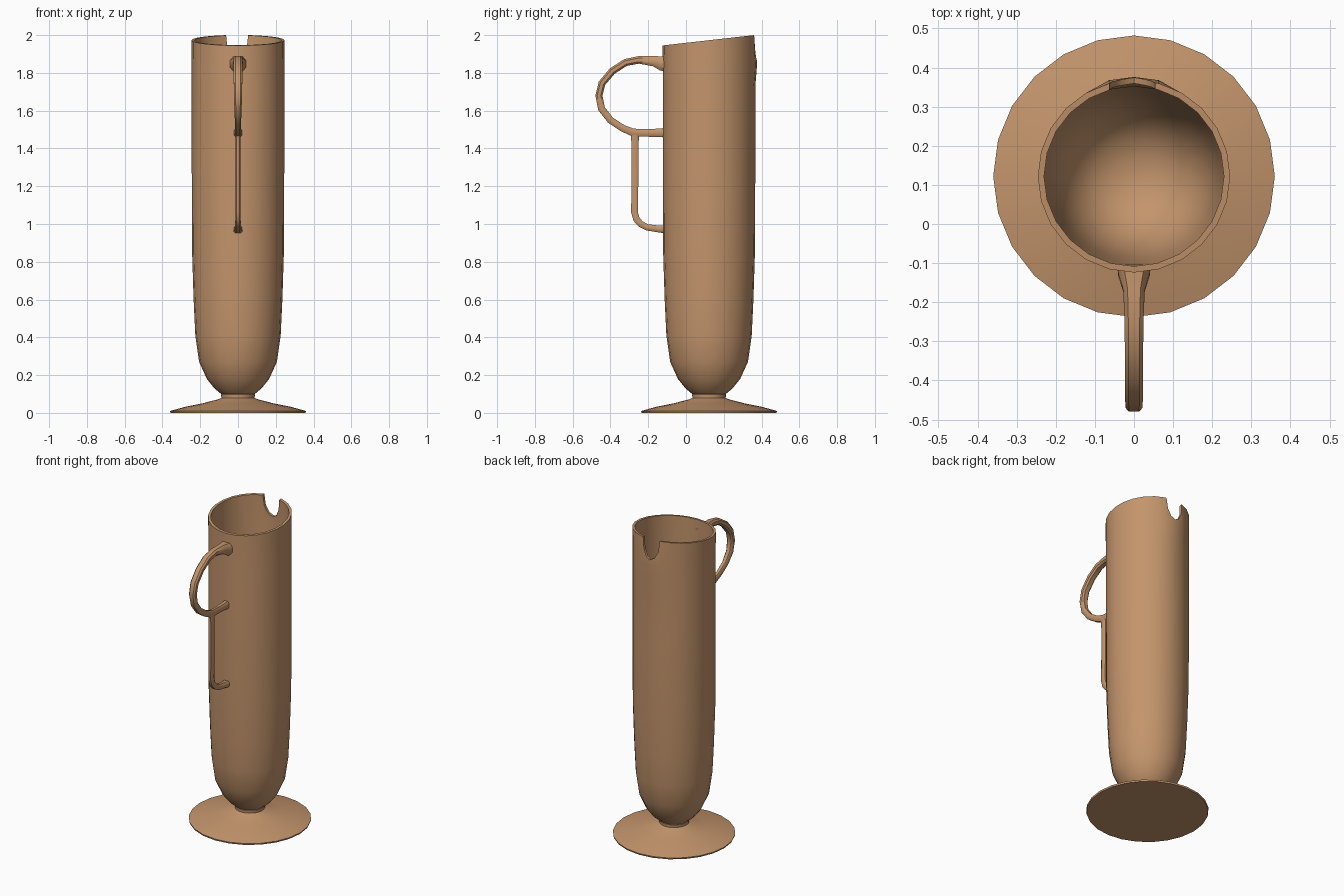
import bpy, bmesh, math
from mathutils import Vector

if "Cube" in bpy.data.objects:
    bpy.data.objects.remove(bpy.data.objects["Cube"])

CY = 0.122      # body axis offset in y
SIDES = 24

clay = bpy.data.materials.new("tan_clay")
clay.diffuse_color = (0.55, 0.30, 0.15, 1)
clay.use_nodes = True
clay.node_tree.nodes["Principled BSDF"].inputs["Base Color"].default_value = clay.diffuse_color


def finish(name, bm, angle=40):
    bmesh.ops.recalc_face_normals(bm, faces=bm.faces)
    me = bpy.data.meshes.new(name)
    bm.to_mesh(me)
    bm.free()
    ob = bpy.data.objects.new(name, me)
    bpy.context.collection.objects.link(ob)
    me.materials.append(clay)
    bpy.ops.object.select_all(action='DESELECT')
    ob.select_set(True)
    bpy.context.view_layer.objects.active = ob
    if angle:
        bpy.ops.object.shade_smooth_by_angle(angle=math.radians(angle))
    return ob


def skin(bm, rings):
    n = len(rings[0])
    for a, b in zip(rings, rings[1:]):
        for i in range(n):
            j = (i + 1) % n
            bm.faces.new((a[i], a[j], b[j], b[i]))
    bm.faces.new(rings[0])
    bm.faces.new(rings[-1])


def lathe(profile, shape=lambda x, y, z: (x, y, z)):
    bm = bmesh.new()
    rings = []
    for r, z in profile:
        ring = []
        for i in range(SIDES):
            a = 2 * math.pi * i / SIDES
            p = shape(r * math.cos(a), r * math.sin(a), z)
            ring.append(bm.verts.new((p[0], p[1] + CY, p[2])))
        rings.append(ring)
    skin(bm, rings)
    return bm


def sweep(name, path):
    """Octagonal bar along (y, z, thickness, width) stations in the x = 0 plane."""
    bm = bmesh.new()
    rings = []
    pts = [Vector((0, p[0], p[1])) for p in path]
    for i, (y, z, t, w) in enumerate(path):
        d = (pts[min(i + 1, len(pts) - 1)] - pts[max(i - 1, 0)]).normalized()
        n = Vector((0, -d.z, d.y))
        ring = []
        for u, v in ((1, .5), (.6, 1), (-.6, 1), (-1, .5), (-1, -.5), (-.6, -1), (.6, -1), (1, -.5)):
            ring.append(bm.verts.new(pts[i] + Vector((u * w / 2, 0, 0)) + n * (v * t / 2)))
        rings.append(ring)
    skin(bm, rings)
    return finish(name, bm)


# Body: thin-walled tall cup with slanted rim and slight bulge below the spout notch
def body_shape(x, y, z):
    if z > 1.95:
        z = 1.973 + y * 0.113
    elif z > 1.8 and y > 0.2 and abs(x) < 0.07:
        y += 0.009
    return x, y, z


outer = [(0.075, 0.09), (0.095, 0.105), (0.125, 0.13), (0.165, 0.18), (0.206, 0.27), (0.226, 0.41),
         (0.235, 0.6), (0.243, 0.85), (0.245, 1.3), (0.245, 1.73), (0.245, 1.84), (0.246, 2.0)]
inner = [(0.23, 2.0), (0.23, 1.84), (0.23, 1.73), (0.229, 0.85), (0.22, 0.6), (0.21, 0.41),
         (0.19, 0.28), (0.15, 0.19), (0.10, 0.145), (0.05, 0.125), (0.01, 0.12)]
body = finish("body", lathe(outer + inner, body_shape), 0)

# Spout notch cutter: V-shaped prism through the back wall
bm = bmesh.new()
vee = [(-.068, 2.05), (-.056, 1.93), (-.032, 1.885), (0, 1.868), (.026, 1.885), (.046, 1.93), (.06, 2.05)]
skin(bm, [[bm.verts.new((x, y, z)) for x, z in vee] for y in (0.2, 0.5)])
cutter = finish("notch_cutter", bm, 0)
cutter.hide_render = True
mod = body.modifiers.new("notch", 'BOOLEAN')
mod.operation = 'DIFFERENCE'
mod.solver = 'EXACT'
mod.object = cutter
bpy.ops.object.select_all(action='DESELECT')
body.select_set(True)
bpy.context.view_layer.objects.active = body
bpy.ops.object.modifier_apply(modifier=mod.name)
bpy.data.objects.remove(cutter)
bpy.ops.object.shade_smooth_by_angle(angle=math.radians(40))

# Foot: flared disc with short neck
finish("foot", lathe([(0.357, 0.0), (0.36, 0.01), (0.28, 0.032), (0.19, 0.05), (0.105, 0.072),
                      (0.088, 0.08), (0.09, 0.098), (0.07, 0.108)]))

# Upper handle: round loop, flared where it meets the body
sweep("handle_loop", [
    (-0.11, 1.848, .08, .085), (-0.13, 1.85, .075, .08), (-0.17, 1.862, .055, .055),
    (-0.25, 1.869, .04, .048), (-0.32, 1.855, .038, .047), (-0.39, 1.81, .038, .046),
    (-0.445, 1.745, .038, .045), (-0.461, 1.68, .038, .043), (-0.447, 1.61, .038, .038),
    (-0.40, 1.55, .037, .033), (-0.335, 1.507, .037, .03), (-0.28, 1.484, .042, .028),
    (-0.2, 1.482, .04, .03), (-0.14, 1.483, .045, .035), (-0.11, 1.483, .05, .045)])

# Lower handle: straight bar curving into the body
sweep("handle_bar", [
    (-0.27, 1.49, .042, .026), (-0.27, 1.4, .038, .026), (-0.272, 1.06, .036, .026),
    (-0.262, 1.025, .036, .028), (-0.24, 1.0, .035, .03), (-0.205, 0.982, .034, .032),
    (-0.14, 0.973, .036, .04), (-0.105, 0.97, .042, .048)])
